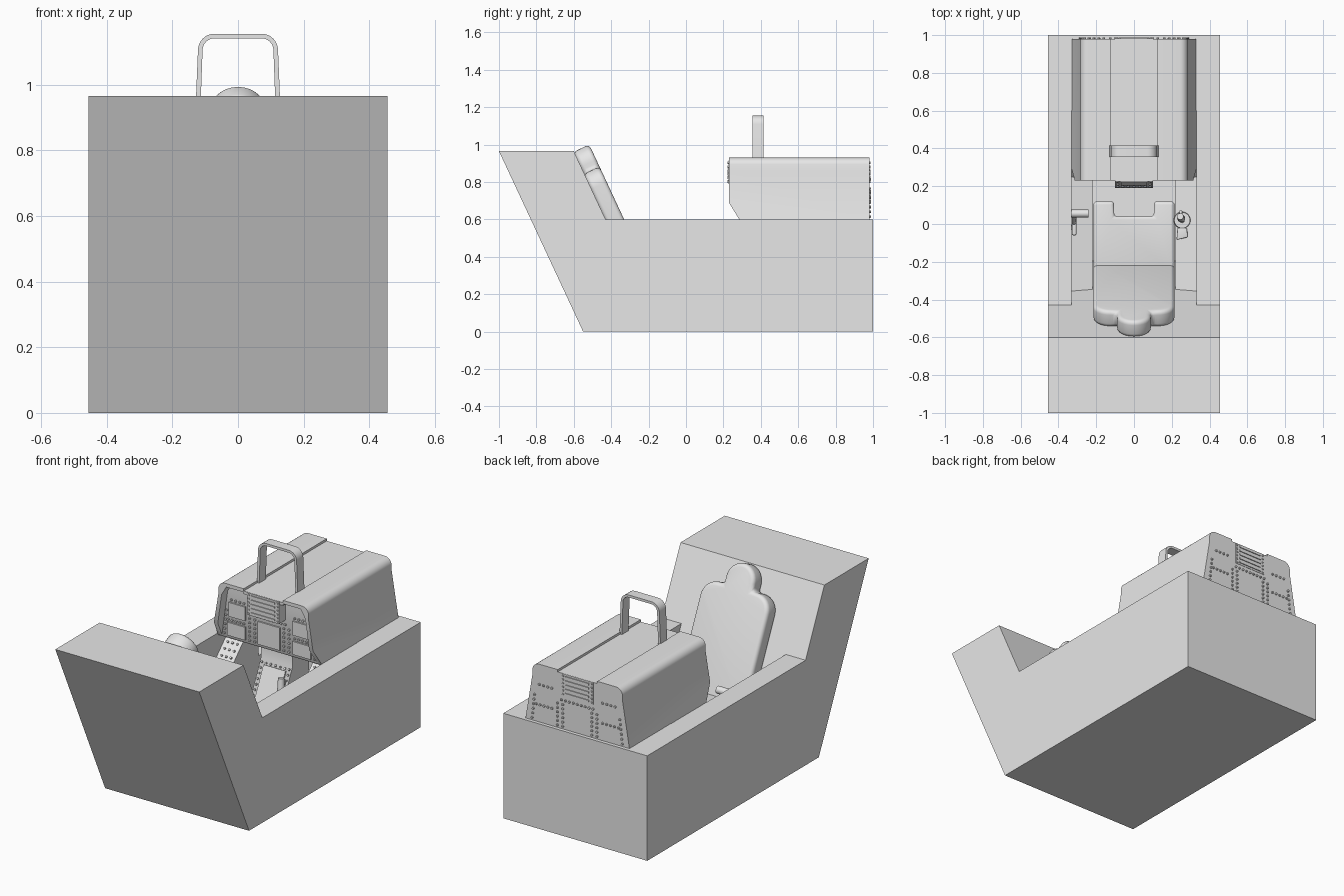
import bpy, bmesh, math
from mathutils import Matrix, Vector

cube = bpy.data.objects.get("Cube")
if cube:
    bpy.data.objects.remove(cube)

GREY = (0.8, 0.8, 0.8, 1)
grey = bpy.data.materials.new("plain grey")
grey.use_nodes = True
grey.diffuse_color = GREY
grey.node_tree.nodes["Principled BSDF"].inputs["Base Color"].default_value = GREY

PLACE = {"x": lambda a, b, d: (d, a, b),
         "y": lambda a, b, d: (a, d, b),
         "z": lambda a, b, d: (a, b, d)}


def add_object(name, bm):
    bmesh.ops.recalc_face_normals(bm, faces=bm.faces)
    mesh = bpy.data.meshes.new(name)
    bm.to_mesh(mesh)
    bm.free()
    mesh.materials.append(grey)
    ob = bpy.data.objects.new(name, mesh)
    bpy.context.collection.objects.link(ob)
    return ob


def bake(ob):
    """Apply the modifiers of an object."""
    graph = bpy.context.evaluated_depsgraph_get()
    mesh = bpy.data.meshes.new_from_object(ob.evaluated_get(graph))
    ob.modifiers.clear()
    ob.data = mesh


def prism(name, pts, axis, lo, hi, bevel=0, matrix=None):
    """Extrude a 2D outline along an axis."""
    bm = bmesh.new()
    base = bm.faces.new([bm.verts.new(PLACE[axis](a, b, lo)) for a, b in pts])
    ext = bmesh.ops.extrude_face_region(bm, geom=[base])
    moved = [g for g in ext["geom"] if isinstance(g, bmesh.types.BMVert)]
    bmesh.ops.translate(bm, verts=moved, vec=PLACE[axis](0, 0, hi - lo))
    if matrix:
        bm.transform(matrix)
    ob = add_object(name, bm)
    if bevel:
        mod = ob.modifiers.new("bevel", "BEVEL")
        mod.width, mod.segments = bevel, 4
        mod.limit_method, mod.angle_limit = "ANGLE", math.radians(40)
        bake(ob)
    return ob


def box(name, x, y, z, bevel=0):
    return prism(name, [(x[0], y[0]), (x[1], y[0]), (x[1], y[1]), (x[0], y[1])],
                 "z", z[0], z[1], bevel)


def cut(ob, cutter):
    mod = ob.modifiers.new("cut", "BOOLEAN")
    mod.operation, mod.object, mod.solver = "DIFFERENCE", cutter, "EXACT"
    bake(ob)
    bpy.data.objects.remove(cutter)


def arc(cx, cy, r, a0, a1, n=8):
    angles = [math.radians(a0 + (a1 - a0) * i / n) for i in range(n + 1)]
    return [(cx + r * math.cos(a), cy + r * math.sin(a)) for a in angles]


def mirrored(half):
    """Complete a right-hand outline with its left-hand copy."""
    return half + [(-a, b) for a, b in reversed(half) if abs(a) > 1e-6]


def rod(name, a, b, r, r2=None, sides=16):
    a, b = Vector(a), Vector(b)
    bm = bmesh.new()
    turn = (b - a).to_track_quat("Z", "Y").to_matrix().to_4x4()
    bmesh.ops.create_cone(bm, cap_ends=True, segments=sides, radius1=r,
                          radius2=r if r2 is None else r2, depth=(b - a).length,
                          matrix=Matrix.Translation((a + b) / 2) @ turn)
    return add_object(name, bm)


def rivets(name, points, direction, r=0.0075, height=0.008):
    bm = bmesh.new()
    turn = Vector(direction).to_track_quat("Z", "Y").to_matrix().to_4x4()
    for p in points:
        bmesh.ops.create_cone(bm, cap_ends=True, segments=8, radius1=r, radius2=r * 0.8,
                              depth=height * 2, matrix=Matrix.Translation(p) @ turn)
    return add_object(name, bm)


def line(a, b, n):
    return [tuple(Vector(a).lerp(Vector(b), i / (n - 1))) for i in range(n)]


# Tub with a raked nose and a cut-out well
tub = prism("cockpit_tub", [(-1, 0.965), (-0.6, 0.965), (-0.43, 0.6), (1, 0.6), (1, 0),
                            (-0.55, 0)], "x", -0.455, 0.455)
cut(tub, prism("well_cutter", [(-0.43, 0.6), (-0.43, 0.7), (0.6, 0.7), (0.6, 0.1),
                               (-0.197, 0.1)], "x", -0.33, 0.33))

# Side consoles with a raised switch panel at the forward end
for side, s in (("left", 1), ("right", -1)):
    prism(side + "_console", [(s * 0.335, 0.09), (s * 0.335, 0.44), (s * 0.22, 0.42),
                              (s * 0.22, 0.09)], "y", -0.4, 0.59)
    prism(side + "_switch_panel", [(0.23, 0.42), (0.36, 0.55), (0.5, 0.55), (0.5, 0.42)],
          "x", *sorted((s * 0.33, s * 0.22)))
    switches = [p for x in (0.245, 0.275, 0.305)
                for p in line((s * x, 0.26, 0.45), (s * x, 0.345, 0.535), 4)]
    rivets(side + "_switches", switches, (0, -1, 1))

# Instrument housing: hollow hood at the pilot's end, recessed centre strip on top
half = [(0.33, 0.59), (0.285, 0.86)] + arc(0.243, 0.888, 0.042, 10, 90, 6) + \
       [(0.125, 0.93), (0.125, 0.917)]
housing = prism("instrument_housing", mirrored(half), "y", 0.23, 0.98)
inner = [(0.315, 0.5), (0.265, 0.86), (0.235, 0.91), (0.125, 0.91), (0.125, 0.9)]
cut(housing, prism("hood_cutter", mirrored(inner), "y", 0.1, 0.285))
cut(housing, prism("cheek_cutter", [(0.2, 0.738), (0.2, 0.5), (0.346, 0.5)],
                   "x", -0.5, 0.5))

# Raised instrument panels and rivet rows on both ends of the housing
for end, y, d in (("front", 0.285, -1), ("rear", 0.98, 1)):
    spots = line((-0.1, y, 0.765), (0.1, y, 0.765), 9)
    for s in (1, -1):
        for x in (0.092, 0.125):
            spots += line((s * x, y, 0.615), (s * x, y, 0.74), 6)
        spots += line((s * 0.16, y, 0.70), (s * 0.26, y, 0.70), 5)
        spots += line((s * 0.16, y, 0.815), (s * 0.24, y, 0.815), 4)
        spots += line((s * 0.285, y, 0.615), (s * 0.27, y, 0.75), 6)
    rivets(end + "_panel_rivets", spots, (0, d, 0))
    y0 = 0.226 if d < 0 else y - 0.02
    y1 = 0.3 if d < 0 else y + 0.002
    grille = box(end + "_grille_block", (-0.1, 0.1), (y0, y1), (0.79, 0.916))
    face = y0 if d < 0 else y1
    for i in range(5):
        z = 0.805 + i * 0.024
        box(end + "_grille_bar", (-0.075, 0.075), (face - 0.005, face + 0.005),
            (z - 0.005, z + 0.005))
    edges = [p for x in (-0.09, 0.09) for p in line((x, face, 0.8), (x, face, 0.905), 6)]
    rivets(end + "_grille_rivets", edges, (0, d, 0), 0.006, 0.005)
for s in (1, -1):
    box("side_instrument_plate", sorted((s * 0.15, s * 0.255)), (0.277, 0.29), (0.72, 0.8))
    box("lower_instrument_plate", sorted((s * 0.15, s * 0.265)), (0.277, 0.29), (0.61, 0.685))
box("centre_instrument_plate", (-0.07, 0.07), (0.277, 0.29), (0.61, 0.74))

# Pedestal between the footwells
prism("pedestal", [(0.19, 0.1), (0.19, 0.16), (0.35, 0.5), (0.35, 0.6), (0.5, 0.6), (0.5, 0.1)],
      "x", -0.1, 0.1)
prism("pedestal_plate", [(0.205, 0.21), (0.329, 0.474), (0.338, 0.47), (0.214, 0.206)],
      "x", -0.07, 0.07)
edge = [p for x in (-0.086, 0.086)
        for p in line((x, 0.2, 0.181), (x, 0.341, 0.481), 12)]
edge += line((-0.06, 0.341, 0.481), (0.06, 0.341, 0.481), 5)
edge += line((-0.06, 0.2, 0.181), (0.06, 0.2, 0.181), 5)
rivets("pedestal_rivets", edge, (0, -0.906, 0.422), 0.007)

# Grab handle
outer = [(0.13, 0.91)] + arc(0.072, 1.105, 0.05, 5, 90)
hole = [(0.115, 0.91)] + arc(0.072, 1.105, 0.036, 5, 90)
left_bow = outer + [(-a, b) for a, b in reversed(outer)]
prism("grab_handle", left_bow + [(-a, b) for a, b in hole] + list(reversed(hole)),
      "y", 0.355, 0.415)

# Seat: reclined back with shoulders and headrest, cushion with a notch
lean = Matrix(((1, 0, 0, 0), (0, -0.422, -0.906, -0.43),
               (0, 0.906, -0.422, 0.6), (0, 0, 0, 1)))
back = [(0.215, -0.36)] + arc(0.125, 0.18, 0.09, 0, 90) + [(0.09, 0.27)] + \
       arc(0, 0.31, 0.09, 0, 90)
prism("seat_back", mirrored(back), "z", -0.09, 0.004, 0.022, lean)
cushion = [(0.215, -0.27)] + arc(0.195, 0.1, 0.02, 0, 90, 4) + [(0.105, 0.12), (0.105, 0.04)]
prism("seat_cushion", mirrored(cushion), "z", 0.24, 0.362, 0.018)
box("seat_base", (-0.18, 0.18), (-0.25, 0.03), (0.09, 0.26))

# Throttle on the right console
rod("throttle_arm", (-0.32, -0.03, 0.43), (-0.315, 0.055, 0.555), 0.011)
rod("throttle_grip", (-0.33, 0.055, 0.56), (-0.24, 0.055, 0.56), 0.021)
box("throttle_mount", (-0.329, -0.305), (-0.06, 0.05), (0.42, 0.49), 0.008)

# Control stick on the left console
rod("stick_base", (0.255, 0.02, 0.41), (0.255, 0.02, 0.455), 0.046, 0.042, 24)
rod("stick_shaft", (0.255, 0.02, 0.45), (0.25, 0.03, 0.53), 0.014)
rod("stick_grip", (0.25, 0.03, 0.5), (0.245, 0.04, 0.592), 0.021, 0.017)
box("stick_trigger", (0.24, 0.256), (0.05, 0.072), (0.545, 0.575), 0.004)
prism("stick_armrest", [(0.225, -0.085), (0.285, -0.07), (0.28, -0.02), (0.23, -0.02)],
      "z", 0.42, 0.46, 0.006)

# Smooth rounded parts while keeping edges sharp
bpy.ops.object.select_all(action="DESELECT")
for ob in bpy.context.collection.objects:
    if ob.type == "MESH" and grey.name in ob.data.materials:
        ob.select_set(True)
        bpy.context.view_layer.objects.active = ob
bpy.ops.object.shade_smooth_by_angle(angle=math.radians(35))
